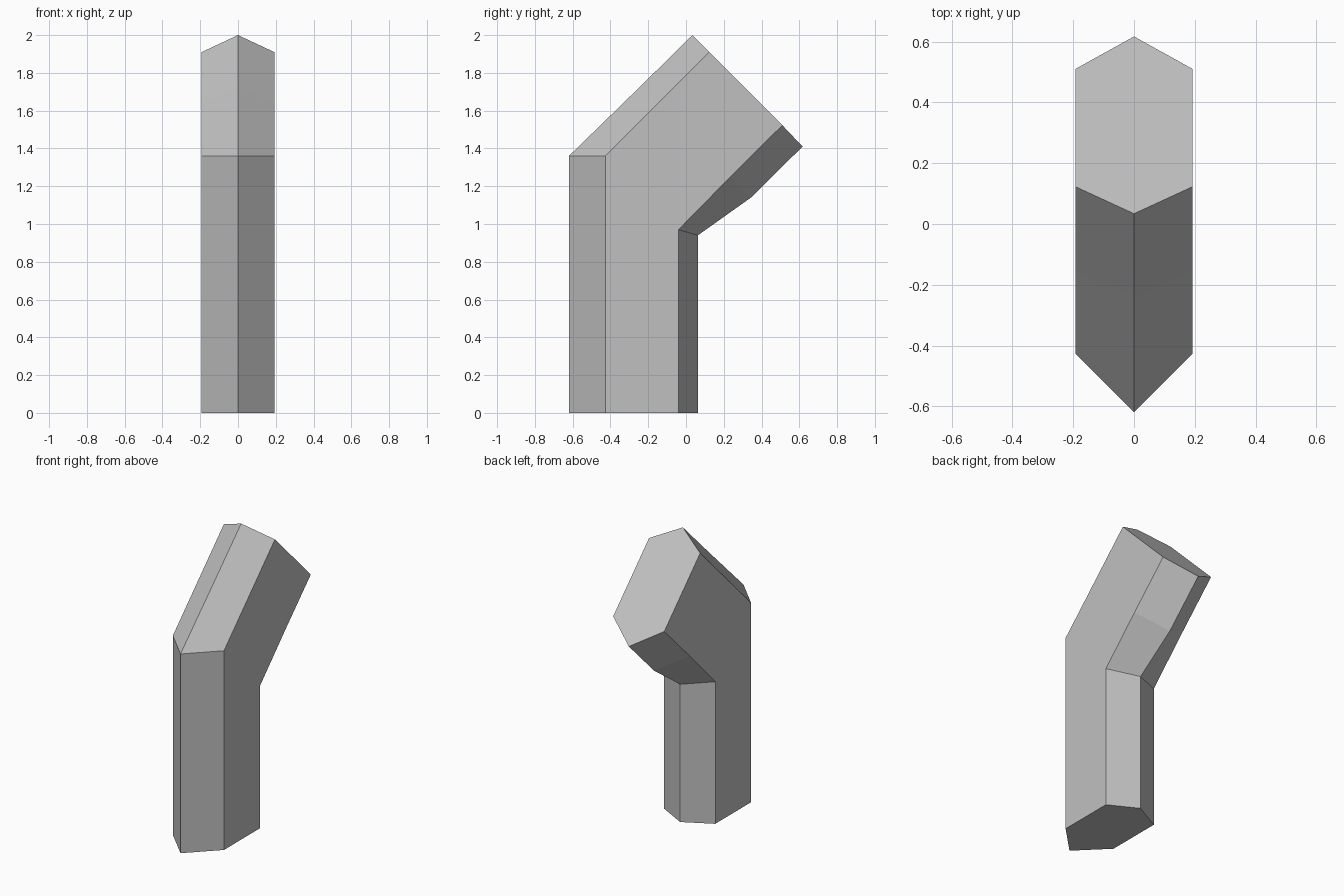
import bpy
import bmesh

if "Cube" in bpy.data.objects:
    bpy.data.objects.remove(bpy.data.objects["Cube"])

HALF_WIDTH = 0.193

# Bent post: cross-section stations from the foot to the end cap,
# each as (y, z) of front ridge, front edge, rear edge, rear ridge
stations = [
    [(-0.62, 0.00), (-0.427, 0.00), (-0.04, 0.00), (0.063, 0.00)],
    [(-0.62, 1.36), (-0.427, 1.36), (-0.04, 0.97), (0.063, 0.94)],
    [(-0.24, 1.73), (-0.152, 1.635), (0.235, 1.25), (0.344, 1.14)],
    [(0.034, 2.00), (0.123, 1.91), (0.51, 1.523), (0.617, 1.41)],
]

bm = bmesh.new()
rings = []
for front, front_edge, rear_edge, rear in stations:
    outline = [(0, *front), (HALF_WIDTH, *front_edge), (HALF_WIDTH, *rear_edge),
               (0, *rear), (-HALF_WIDTH, *rear_edge), (-HALF_WIDTH, *front_edge)]
    rings.append([bm.verts.new(p) for p in outline])

# Six sides between neighbouring stations, then the two end caps
for low, high in zip(rings, rings[1:]):
    for i in range(6):
        j = (i + 1) % 6
        bm.faces.new((low[i], low[j], high[j], high[i]))
bm.faces.new(rings[0][::-1])
bm.faces.new(rings[-1])
bmesh.ops.recalc_face_normals(bm, faces=bm.faces[:])

mesh = bpy.data.meshes.new("bent_post")
bm.to_mesh(mesh)
bm.free()

# Single plain grey
grey = bpy.data.materials.new("plain grey")
grey.diffuse_color = (0.53, 0.53, 0.53, 1)
grey.use_nodes = True
grey.node_tree.nodes["Principled BSDF"].inputs["Base Color"].default_value = grey.diffuse_color
mesh.materials.append(grey)

post = bpy.data.objects.new("bent_post", mesh)
bpy.context.collection.objects.link(post)
